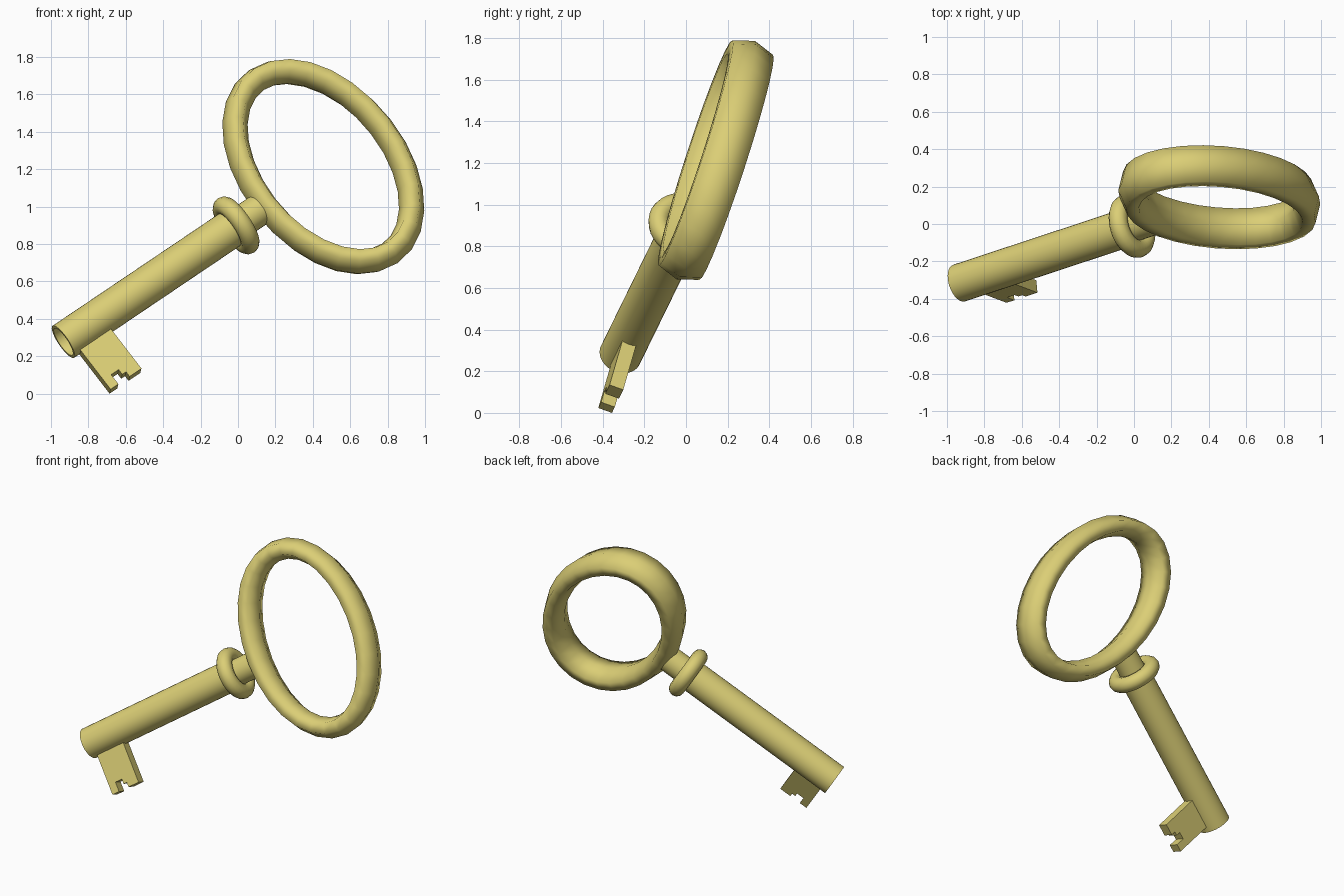
import bpy, bmesh, math
from mathutils import Vector, Matrix

if "Cube" in bpy.data.objects:
    bpy.data.objects.remove(bpy.data.objects["Cube"])

# Key frame: u along shaft (tip to bow), b toward the bit, n across the plate
u = Vector((0.80, 0.264, 0.539)).normalized()
b = Vector((0.593, -0.224, -0.773))
b = (b - u * b.dot(u)).normalized()
n = u.cross(b)
FRAME = Matrix((u, b, n)).transposed().to_4x4()
FRAME.translation = Vector((-0.935, -0.31, 0.285))

brass = bpy.data.materials.new("brass")
brass.diffuse_color = (0.71, 0.62, 0.18, 1)
brass.use_nodes = True
brass.node_tree.nodes["Principled BSDF"].inputs["Base Color"].default_value = brass.diffuse_color


def finish(name, bm, angle=40):
    bmesh.ops.remove_doubles(bm, verts=bm.verts, dist=1e-5)
    bmesh.ops.recalc_face_normals(bm, faces=bm.faces)
    bm.transform(FRAME)
    me = bpy.data.meshes.new(name)
    bm.to_mesh(me)
    bm.free()
    ob = bpy.data.objects.new(name, me)
    bpy.context.collection.objects.link(ob)
    me.materials.append(brass)
    bpy.ops.object.select_all(action='DESELECT')
    ob.select_set(True)
    bpy.context.view_layer.objects.active = ob
    bpy.ops.object.shade_smooth_by_angle(angle=math.radians(angle))
    return ob


def lathe(name, profile, segs=32, closed=False):
    """Revolve (along, radius) points around the shaft axis."""
    bm = bmesh.new()
    rings = []
    for i in range(segs):
        a = math.tau * i / segs
        rings.append([bm.verts.new((s, r * math.cos(a), r * math.sin(a))) for s, r in profile])
    count = len(profile)
    for i in range(segs):
        p, q = rings[i], rings[(i + 1) % segs]
        for j in range(count if closed else count - 1):
            k = (j + 1) % count
            bm.faces.new((p[j], p[k], q[k], q[j]))
    bmesh.ops.dissolve_degenerate(bm, dist=1e-6, edges=bm.edges)
    return finish(name, bm)


# Hollow shaft and narrower neck
lathe("shaft", [(0.4, 0), (0.4, 0.086), (0, 0.086), (0, 0.103), (1.15, 0.103), (1.15, 0)])
lathe("neck", [(1.1, 0), (1.1, 0.086), (1.35, 0.086), (1.35, 0)])

# Rounded collar
lathe("collar", [(1.155 + 0.051 * math.cos(math.tau * i / 12),
                  0.124 + 0.051 * math.sin(math.tau * i / 12)) for i in range(12)], closed=True)

# Oval bow: six-sided tube, wide across the key plane
bm = bmesh.new()
A, C, P, Q, SEG, SIDES = 0.388, 0.60, 0.068, 0.12, 28, 6
loops = []
for i in range(SEG):
    t = math.tau * i / SEG
    out = Vector((math.cos(t) / A, math.sin(t) / C, 0)).normalized()
    centre = Vector((1.738 + A * math.cos(t), C * math.sin(t), 0))
    loops.append([bm.verts.new(centre + out * P * math.cos(math.tau * j / SIDES)
                               + Vector((0, 0, Q * math.sin(math.tau * j / SIDES))))
                  for j in range(SIDES)])
for i in range(SEG):
    p, q = loops[i], loops[(i + 1) % SEG]
    for j in range(SIDES):
        k = (j + 1) % SIDES
        bm.faces.new((p[j], p[k], q[k], q[j]))
finish("bow", bm, 100)

# Notched bit plate
outline = [(0.038, 0.09), (0.038, 0.37), (0.09, 0.37), (0.09, 0.305), (0.14, 0.305),
           (0.14, 0.338), (0.165, 0.338), (0.165, 0.37), (0.244, 0.37), (0.244, 0.09)]
# a small slot near the far end of the bit
bm = bmesh.new()
face = bm.faces.new([bm.verts.new((s, d, -0.035)) for s, d in outline])
ext = bmesh.ops.extrude_face_region(bm, geom=[face])
bmesh.ops.translate(bm, vec=(0, 0, 0.07),
                    verts=[v for v in ext["geom"] if isinstance(v, bmesh.types.BMVert)])
finish("bit", bm, 30)

# Stand the key on z = 0 and centre it
bpy.context.view_layer.update()
obs = list(bpy.context.collection.objects)
pts = [v.co for o in obs for v in o.data.vertices]
lo = [min(p[i] for p in pts) for i in range(3)]
hi = [max(p[i] for p in pts) for i in range(3)]
shift = Vector((-(lo[0] + hi[0]) / 2, -(lo[1] + hi[1]) / 2, -lo[2]))
for o in obs:
    o.data.transform(Matrix.Translation(shift))
